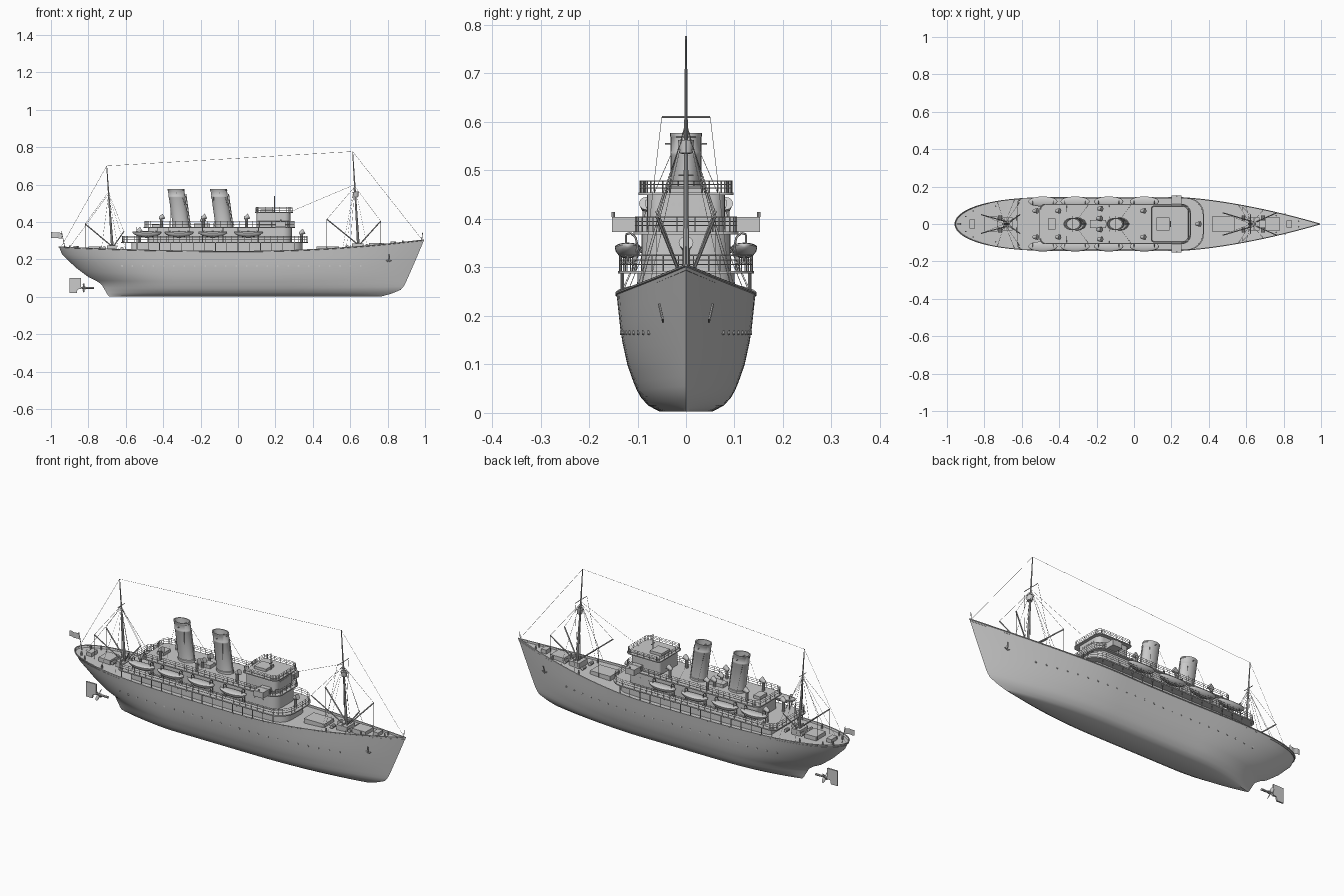
import bpy, bmesh, math
from mathutils import Vector, Matrix

if "Cube" in bpy.data.objects:
    bpy.data.objects.remove(bpy.data.objects["Cube"])

def finish(bm, name, angle=35):
    bmesh.ops.remove_doubles(bm, verts=bm.verts, dist=1e-5)
    bmesh.ops.recalc_face_normals(bm, faces=bm.faces)
    me = bpy.data.meshes.new(name)
    bm.to_mesh(me); bm.free()
    me.shade_smooth(); me.set_sharp_from_angle(angle=math.radians(angle))
    ob = bpy.data.objects.new(name, me)
    bpy.context.collection.objects.link(ob)
    return ob

def rod(bm, a, b, r, r2=None, n=6):
    a, b = Vector(a), Vector(b)
    d = b - a
    if d.length < 1e-6: return
    m = Matrix.Translation((a + b) / 2) @ d.to_track_quat('Z', 'Y').to_matrix().to_4x4()
    bmesh.ops.create_cone(bm, cap_ends=True, segments=n, radius1=r,
                          radius2=r if r2 is None else r2, depth=d.length, matrix=m)

def rods(name, segs, r, n=6, r2=None):
    bm = bmesh.new()
    for a, b in segs: rod(bm, a, b, r, r2, n)
    return finish(bm, name)

def chain(pts): return list(zip(pts[:-1], pts[1:]))

def prism(name, pts, z0, z1):
    bm = bmesh.new()
    f = bm.faces.new([bm.verts.new((x, y, z0)) for x, y in pts])
    g = bmesh.ops.extrude_face_region(bm, geom=[f])
    bmesh.ops.translate(bm, vec=(0, 0, z1 - z0), verts=[v for v in g['geom'] if isinstance(v, bmesh.types.BMVert)])
    return finish(bm, name)

def outline(x0, x1, w, rf, ra, n=6):
    pts = []
    for cx, cy, r, a0 in ((x1-rf, w-rf, rf, 0), (x0+ra, w-ra, ra, 90), (x0+ra, ra-w, ra, 180), (x1-rf, rf-w, rf, 270)):
        for i in range(n + 1):
            a = math.radians(a0 + 90 * i / n)
            pts.append((cx + r * math.cos(a), cy + r * math.sin(a)))
    return pts

def box(name, x0, x1, w, z0, z1, y=0):
    return prism(name, [(x0, y-w), (x1, y-w), (x1, y+w), (x0, y+w)], z0, z1)

def railing(name, pts, z, h, step=0.035):
    bm = bmesh.new()
    for (ax, ay), (bx, by) in zip(pts, pts[1:] + pts[:1]):
        for k in (0.4, 0.7, 1):
            rod(bm, (ax, ay, z + h*k), (bx, by, z + h*k), 0.0011, n=4)
        c = max(1, round(math.hypot(bx-ax, by-ay) / step))
        for i in range(c):
            x, y = ax + (bx-ax)*i/c, ay + (by-ay)*i/c
            rod(bm, (x, y, z), (x, y, z + h), 0.0012, n=4)
    return finish(bm, name)

# hull lines: beam, stern and stem position by height fraction t
def table(t, tab):
    for (a, va), (b, vb) in chain(tab):
        if t <= b: return va + (vb - va) * (t - a) / (b - a)
    return tab[-1][1]
BEAM = [(0, .055), (.05, .078), (.12, .093), (.2, .104), (.4, .121), (.65, .134), (1, .143)]
STERN = [(0, -.69), (.05, -.70), (.12, -.71), (.25, -.73), (.33, -.76), (.4, -.80), (.6, -.87), (.85, -.94), (1, -.957)]
STEM = [(0, .77), (.05, .82), (.12, .87), (.2, .89), (1, .995)]

def sheer(x): return .243 + (.062 if x > 0 else .026) * x * x

def half(x, t):
    b, xs, xb = table(t, BEAM), table(t, STERN), table(t, STEM)
    if x > .2: return b * (1 - min(1, (x - .2) / (xb - .2)) ** (1.6 + .4*(1-t)))
    if x < -.3: return b * (1 - min(1, (-.3 - x) / (-.3 - xs)) ** (2 + t)) ** (1 - .5*t)
    return b

N = 64
ROWS = [0, .025, .05, .08, .12, .18, .25, .33, .4, .5, .6, .72, .85, 1]
US = [(1 - math.cos(math.pi * i / N)) / 2 for i in range(N + 1)]
bm = bmesh.new()
rings = []
for u in US:
    ring = []
    for s, rows in ((1, ROWS[::-1]), (-1, ROWS)):
        for t in rows:
            xs, xb = table(t, STERN), table(t, STEM)
            x = xs + (xb - xs) * u
            ring.append(bm.verts.new((x, s * half(x, t), .003 + t * (sheer(x) - .003))))
    rings.append(ring)
for a, b in chain(rings):
    for i in range(len(a) - 1):
        bm.faces.new((a[i], a[i+1], b[i+1], b[i]))
finish(bm, "hull", 50)

# main deck just below the bulwark, and the cap rail
edge = [-.957 + 1.952 * u for u in US]
bm = bmesh.new()
rows = [[bm.verts.new((x, s * half(x, 1) * .99, sheer(x) - .01)) for s in (1, -1)] for x in edge]
for a, b in chain(rows): bm.faces.new((a[0], a[1], b[1], b[0]))
finish(bm, "main_deck")
rods("bulwark_cap", [e for s in (1, -1) for e in chain([(x, s * half(x, 1), sheer(x)) for x in edge])], .003)

# portholes and anchors
segs = []
for i in range(24):
    x = -.62 + i * .0555
    y = half(x, .66)
    segs += [((x, s*(y-.004), .165), (x, s*(y+.002), .165)) for s in (1, -1)]
rods("portholes", segs, .0045, 10)
segs = []
for s in (1, -1):
    y = half(.805, .72) + .004
    segs += [((.805, s*y, .19), (.808, s*(y+.008), .225)), ((.792, s*y, .196), (.805, s*y, .188)), ((.805, s*y, .188), (.82, s*y, .196))]
rods("anchors", segs, .0028)

# superstructure tiers with railings
prism("promenade_house", outline(-.57, .345, .1, .06, .02), .232, .29)
boat_deck = outline(-.625, .375, .14, .09, .03)
prism("boat_deck", boat_deck, .287, .293)
railing("boat_deck_railing", outline(-.62, .37, .137, .09, .03), .293, .032)
prism("cabin_house", outline(-.48, .29, .092, .05, .02), .293, .37)
prism("upper_deck", outline(-.505, .305, .108, .05, .03), .368, .374)
railing("upper_deck_railing", outline(-.5, .3, .105, .05, .03), .374, .03)
prism("bridge_house", outline(.1, .28, .08, .03, .015), .374, .45)
prism("bridge_roof", outline(.09, .295, .098, .03, .015), .449, .454)
railing("bridge_railing", outline(.095, .29, .095, .03, .015), .454, .024)
box("bridge_wings", .2, .255, .153, .373, .404)
rods("wing_lamps", [((.228, s*.15, .404), (.228, s*.15, .414)) for s in (1, -1)], .004, 8)
rods("bridge_aerial", [((.195, 0, .454), (.195, 0, .54)), ((.195, -.015, .49), (.195, .015, .49))], .002)
box("chart_house", .12, .19, .035, .454, .468)
xs = [-.6 + i * .06 for i in range(16)]
rods("deck_posts", [((x, s*min(.133, half(x, 1)-.006), .235), (x, s*min(.133, half(x, 1)-.006), .288)) for x in xs for s in (1, -1)], .002)

# windows
segs = []
for i in range(14):
    x = -.44 + i * .05
    segs += [((x, s*.09, .335), (x, s*.0935, .335)) for s in (1, -1)]
    segs += [((x, s*.098, .265), (x, s*.1015, .265)) for s in (1, -1)]
segs += [((.278, y * .013, .43), (.2815, y * .013, .43)) for y in range(-3, 4)]
rods("windows", segs, .005, 8)

# raked oval funnels, open at the top
def funnel(name, x):
    bm = bmesh.new()
    prof = [(.37, 1.08), (.385, 1.08), (.387, 1), (.53, 1), (.532, 1.03), (.538, 1.03), (.54, 1), (.568, 1), (.57, 1.04), (.577, 1.04), (.577, .9), (.5, .88), (.5, 0)]
    n, rings = 28, []
    for z, k in prof:
        rings.append([bm.verts.new((x - .14*(z-.37) + .044*k*math.cos(2*math.pi*i/n), .0315*k*math.sin(2*math.pi*i/n), z)) for i in range(n)])
    for a, b in chain(rings):
        for i in range(n):
            j = (i + 1) % n
            bm.faces.new((a[i], a[j], b[j], b[i]))
    finish(bm, name)
    rods(name + "_whistle_pipe", [((x+.048, 0, .374), (x+.024, 0, .55))], .003)
    rods(name + "_step_bar", [((x-.025, -.043, .555), (x-.025, .043, .555))], .002)
    rods(name + "_guys", [((x + d - .025, s*.03, .535), (x + 1.9*d, s*.1, .374)) for d in (-.03, .03) for s in (1, -1)], .0006, 4)
funnel("aft_funnel", -.303)
funnel("fore_funnel", -.075)

# cowl ventilators
bm = bmesh.new()
for x, y, z, h in ((-.53, .07, .293, .07), (-.41, .07, .374, .06), (-.185, .082, .374, .06), (.045, .07, .374, .06), (-.19, .03, .374, .045), (.34, 0, .293, .06)):
    for s in ((1, -1) if y else (1,)):
        rod(bm, (x, s*y, z), (x, s*y, z+h-.012), .008, n=10)
        rod(bm, (x-.008, s*y, z+h-.014), (x+.014, s*y, z+h-.002), .009, .015, 12)
        bmesh.ops.create_icosphere(bm, subdivisions=2, radius=.0105, matrix=Matrix.Translation((x-.003, s*y, z+h-.011)))
finish(bm, "cowl_ventilators")
box("engine_skylight", -.235, -.15, .022, .374, .392)
box("aft_deck_locker", -.46, -.42, .03, .374, .39)

# lifeboats with davits
davits = []
for k, x in enumerate((-.487, -.315, -.135, .055)):
    for s in (1, -1):
        bm = bmesh.new()
        bmesh.ops.create_uvsphere(bm, u_segments=16, v_segments=12, radius=1, matrix=Matrix.Rotation(math.pi/2, 4, 'Y'))
        for v in bm.verts:
            v.co = (x + .078*v.co.x, s*.12 + .027*v.co.y, .342 + v.co.z * (.024 if v.co.z < 0 else .009) + .005*v.co.x**2)
        finish(bm, f"lifeboat_{k}_{'port' if s > 0 else 'starboard'}")
        for d in (-.055, .055):
            davits += chain([(x+d, s*y, z) for y, z in ((.104, .293), (.1, .345), (.104, .362), (.114, .371), (.124, .368), (.124, .348))])
            davits += [((x+d, s*.1, .31), (x+d, s*.134, .31)), ((x+d, s*.12, .31), (x+d, s*.12, .325))]
rods("boat_davits", davits, .0022)

# cargo hatches and deck gear
for i, (x0, x1, w) in enumerate(((.42, .54, .042), (.7, .78, .035), (-.8, -.73, .04))):
    z = sheer((x0+x1)/2)
    box(f"cargo_hatch_{i}", x0, x1, w, z-.012, z+.012)
box("fore_mast_house", .61, .67, .035, .25, .285)
box("aft_mast_house", -.7, -.65, .035, .24, .275)
box("windlass", .815, .845, .02, .27, .296)
box("aft_winch", -.88, -.85, .025, .25, .272)
segs = [((x, s*y, sheer(x)-.012), (x, s*y, sheer(x)+.01)) for x, y in ((.88, .015), (.76, .045), (.58, .08), (-.86, .07), (-.74, .095), (-.9, .04)) for s in (1, -1)]
rods("bollards", segs, .004, 8)
rods("mast_winches", [((x, s*.018, z), (x, s*.045, z)) for x, z in ((.585, .268), (.69, .275), (-.62, .258), (-.715, .262)) for s in (1, -1)], .009, 10)

# masts, yard, crow's nest, derricks
rods("fore_mast", [((.645, 0, .25), (.613, 0, .777))], .0075, 10, .002)
rods("aft_mast", [((-.67, 0, .24), (-.702, 0, .70))], .0075, 10, .002)
rods("yards", [((.623, -.05, .61), (.623, .05, .61)), ((-.693, -.03, .56), (-.693, .03, .56))], .0018)
rods("crows_nest", [((.631, 0, .535), (.629, 0, .562))], .013, 14, .017)
rods("mast_tables", [((.642, -.035, .29), (.642, .035, .29)), ((-.673, -.035, .28), (-.673, .035, .28))], .004)
derricks, wires = [], []
for s in (1, -1):
    for base, tip, head in (((.635, .012, .285), (.475, .06, .415), (.625, 0, .59)), ((.655, .012, .285), (.763, .06, .405), (.625, 0, .59)),
                            ((-.68, .012, .275), (-.817, .05, .39), (-.693, 0, .56)), ((-.662, .012, .275), (-.61, .05, .35), (-.693, 0, .56))):
        a, b, h = [Vector((p[0], s*p[1], p[2])) for p in (base, tip, head)]
        derricks.append((a, b))
        wires += [(b, h), (b, (b.x, b.y, sheer(b.x)))]
    for x, top in ((.56, .60), (.6, .60), (.69, .60), (-.73, .55), (-.64, .55), (-.6, .55)):
        wires.append(((x, s*(half(x, 1)-.004), sheer(x)), (.624 if x > 0 else -.692, 0, top)))
    wires.append(((.623, s*.05, .61), (.58, s*.09, .27)))
rods("derrick_booms", derricks, .0033)

# stays and aerial wire
wires += [((-.702, 0, .70), (.613, 0, .777)), ((.613, 0, .777), (.985, 0, .305)), ((-.702, 0, .70), (-.945, 0, .268)),
          ((.624, 0, .60), (.28, 0, .455)), ((-.692, 0, .55), (-.9, 0, .265))]
rods("rigging", wires, .0007, 4)

# flagstaffs and stern flag
rods("flagstaffs", [((.982, 0, .30), (.987, 0, .343)), ((-.925, 0, .26), (-.944, 0, .35))], .0018)
bm = bmesh.new()
cols = [[bm.verts.new((x, .003*math.sin(i*1.6), z + .004*i/6)) for z in (.342 - .03, .342)] for i, x in enumerate([-.941 - .0098*i for i in range(7)])]
for a, b in chain(cols): bm.faces.new((a[0], b[0], b[1], a[1]))
finish(bm, "stern_flag")

# rudder, shaft and propeller
rudder = prism("rudder", [(-.9, .02), (-.862, .02), (-.858, .04), (-.84, .042), (-.84, .10), (-.9, .10)], -.004, .004)
rudder.rotation_euler = (math.pi/2, 0, 0)
rods("propeller_shaft", [((-.77, 0, .048), (-.85, 0, .048))], .006, 10, .004)
bm = bmesh.new()
for i in range(4):
    m = Matrix.Translation((-.825, 0, .048)) @ Matrix.Rotation(math.pi/2*i + .78, 4, 'X') @ Matrix.Translation((0, 0, .016)) @ Matrix.Rotation(.6, 4, 'Z') @ Matrix.Diagonal((.002, .009, .016, 1))
    bmesh.ops.create_uvsphere(bm, u_segments=10, v_segments=8, radius=1, matrix=m)
rod(bm, (-.815, 0, .048), (-.838, 0, .048), .008, .004, 10)
finish(bm, "propeller")
